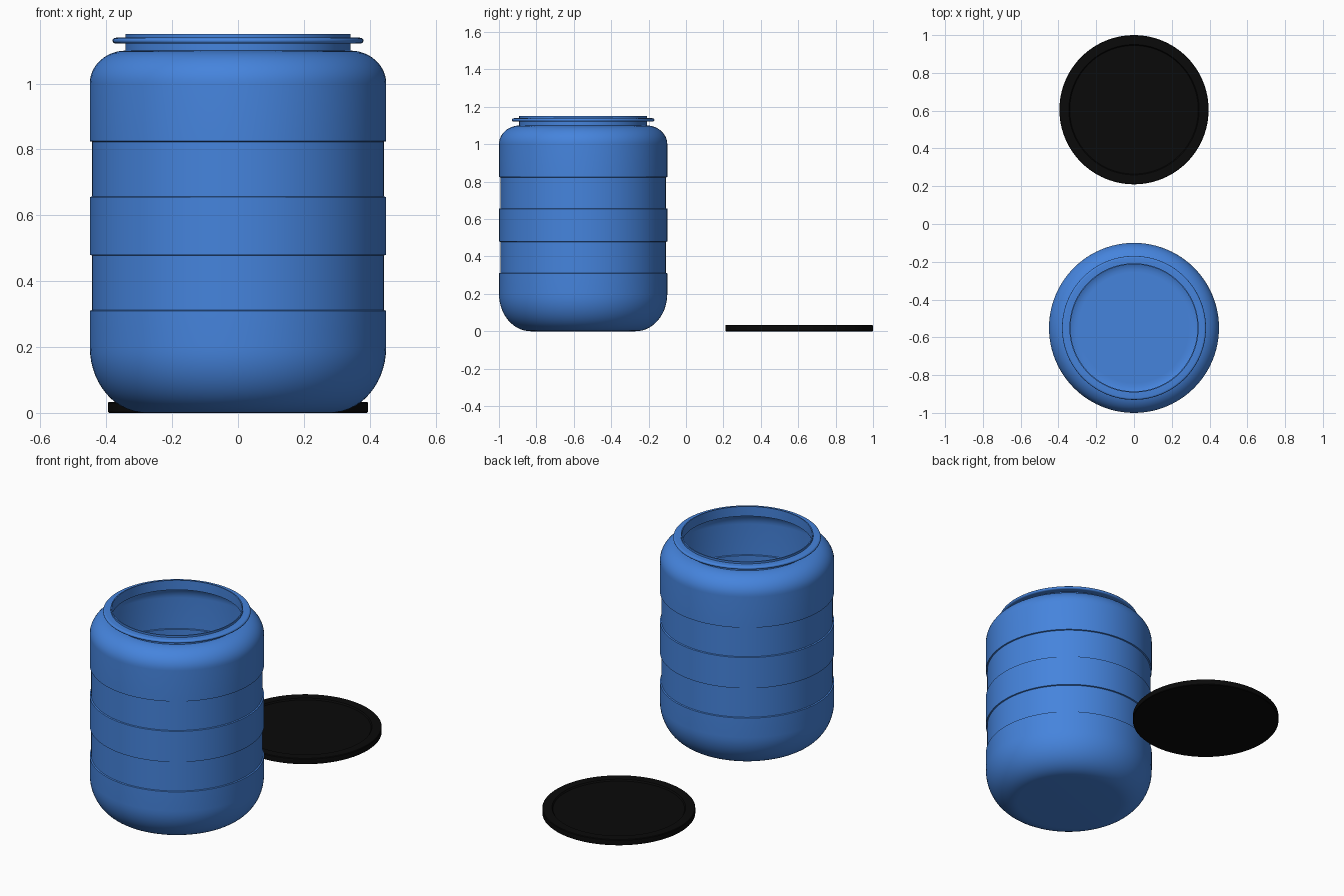
import bpy, math

if "Cube" in bpy.data.objects:
    bpy.data.objects.remove(bpy.data.objects["Cube"])

SEG = 96

def material(name, color):
    m = bpy.data.materials.new(name)
    m.diffuse_color = color
    m.use_nodes = True
    m.node_tree.nodes["Principled BSDF"].inputs["Base Color"].default_value = m.diffuse_color
    return m

def lathe(name, profile, y, mat):
    # revolve an (r, z) profile around a vertical axis; r = 0 becomes a pole
    verts, faces, rings = [], [], []
    for r, z in profile:
        n = 1 if r == 0 else SEG
        rings.append(range(len(verts), len(verts) + n))
        for i in range(n):
            a = 2 * math.pi * i / SEG
            verts.append((r * math.cos(a), r * math.sin(a), z))
    for a, b in zip(rings, rings[1:]):
        for i in range(SEG):
            j = (i + 1) % SEG
            quad = [a[i % len(a)], a[j % len(a)], b[j % len(b)], b[i % len(b)]]
            faces.append(list(dict.fromkeys(quad)))
    me = bpy.data.meshes.new(name)
    me.from_pydata(verts, [], faces)
    me.materials.append(mat)
    ob = bpy.data.objects.new(name, me)
    ob.location.y = y
    bpy.context.collection.objects.link(ob)
    bpy.ops.object.select_all(action='DESELECT')
    ob.select_set(True)
    bpy.context.view_layer.objects.active = ob
    bpy.ops.object.shade_smooth_by_angle(angle=math.radians(35))
    return ob

def arc(cr, cz, rr, rz, a0, a1, n):
    # elliptical arc in the (r, z) plane
    return [(cr + rr * math.cos(math.radians(a0 + (a1 - a0) * i / n)),
             cz + rz * math.sin(math.radians(a0 + (a1 - a0) * i / n)))
            for i in range(n + 1)]

blue = material("blue_plastic", (0.06, 0.23, 0.72, 1))
black = material("black_plastic", (0.003, 0.003, 0.003, 1))

R, W, T = 0.45, 0.443, 0.006
# barrel wall: rounded base, stepped bands, rounded shoulder
base = arc(0.28, 0.20, R - 0.28, 0.20, -90, 0, 14)
bands = [(R, 0.31), (W, 0.312), (W, 0.478), (R, 0.48),
         (R, 0.655), (W, 0.657), (W, 0.823), (R, 0.825)]
shoulder = arc(0.34, 1.0, R - 0.34, 0.10, 0, 90, 12)
wall = base + bands + shoulder
# neck with a rounded flange
flange = arc(0.37, 1.13, 0.011, 0.009, -90, 90, 8)
neck = [(0.342, 1.10), (0.342, 1.121)] + flange + [(0.342, 1.139), (0.342, 1.15)]
# inner skin follows the wall
inner = [(0.336, 1.15), (0.336, 1.095)]
inner += [(r - T, min(max(z, T), 1.095)) for r, z in reversed(base + bands + shoulder[:-1])]
lathe("barrel", [(0, 0)] + wall + neck + inner + [(0, T)], -0.55, blue)

# lid lying flat, with a shallow recess inside its rim
lid = [(0, 0), (0.392, 0), (0.395, 0.003), (0.395, 0.03), (0.392, 0.033),
       (0.345, 0.033), (0.34, 0.025), (0, 0.025)]
lathe("lid", lid, 0.605, black)
